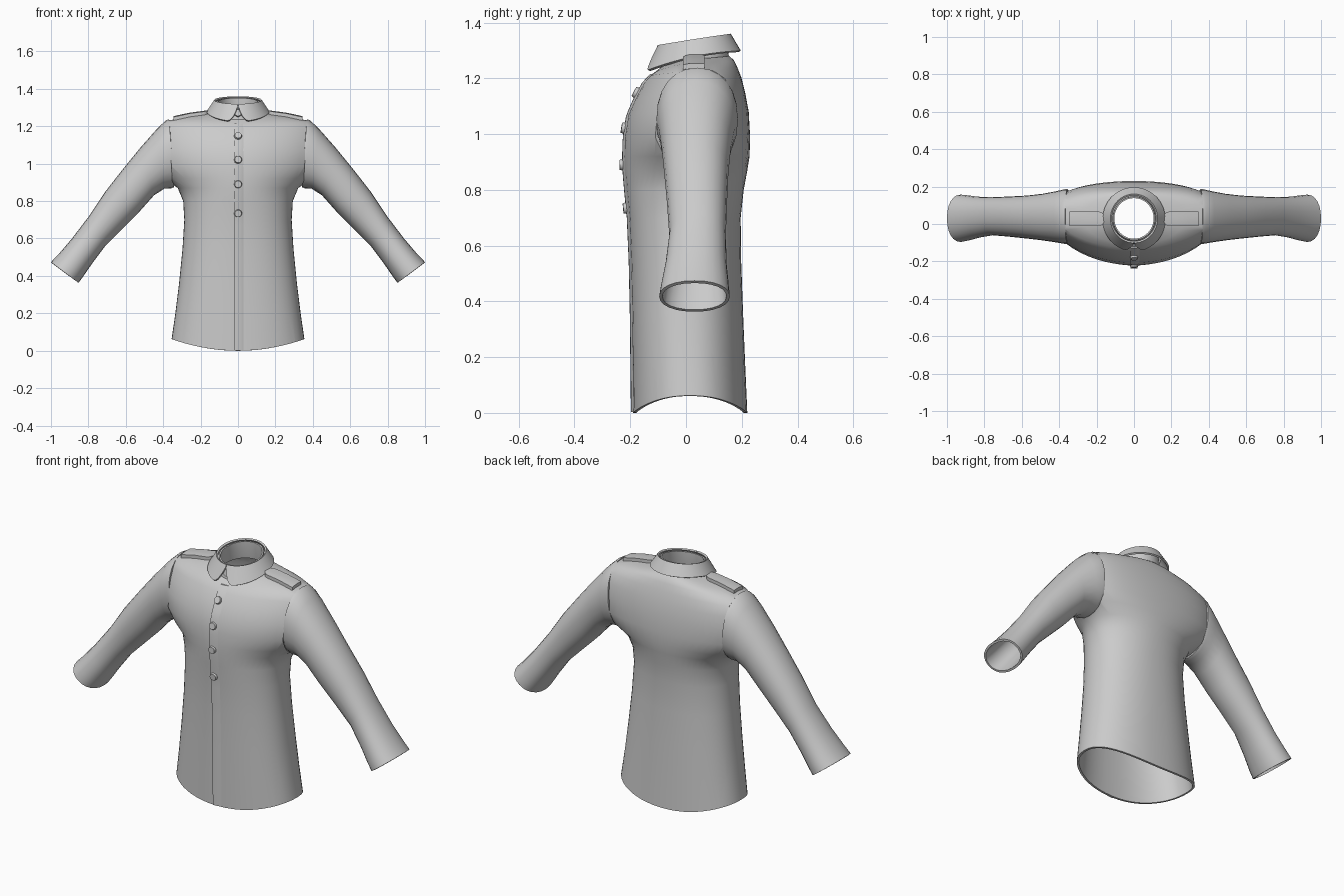
import bpy, bmesh, math
from mathutils import Vector
from mathutils.bvhtree import BVHTree

if "Cube" in bpy.data.objects:
    bpy.data.objects.remove(bpy.data.objects["Cube"])

cloth = bpy.data.materials.new("plain grey cloth")
cloth.diffuse_color = (0.6, 0.6, 0.6, 1)
cloth.use_nodes = True
cloth.node_tree.nodes["Principled BSDF"].inputs["Base Color"].default_value = cloth.diffuse_color


def loft(rings, closed=True, caps=False):
    """Skin a list of equal-length point rings into a bmesh."""
    bm = bmesh.new()
    vs = [[bm.verts.new(p) for p in r] for r in rings]
    n = len(vs[0])
    for a, b in zip(vs, vs[1:]):
        for j in range(n if closed else n - 1):
            k = (j + 1) % n
            bm.faces.new((a[j], a[k], b[k], b[j]))
    if caps:
        bm.faces.new(vs[0])
        bm.faces.new(vs[-1])
        bmesh.ops.recalc_face_normals(bm, faces=bm.faces)
    return bm


def finish(name, bm, mirror=False, thick=0.0, angle=40):
    me = bpy.data.meshes.new(name)
    bm.to_mesh(me)
    bm.free()
    ob = bpy.data.objects.new(name, me)
    bpy.context.collection.objects.link(ob)
    me.materials.append(cloth)
    bpy.ops.object.select_all(action='DESELECT')
    ob.select_set(True)
    bpy.context.view_layer.objects.active = ob
    if mirror:
        ob.modifiers.new("mirror", 'MIRROR')
        bpy.ops.object.modifier_apply(modifier="mirror")
    if thick:
        m = ob.modifiers.new("thickness", 'SOLIDIFY')
        m.thickness, m.offset = thick, -1
        bpy.ops.object.modifier_apply(modifier="thickness")
    bpy.ops.object.shade_smooth_by_angle(angle=math.radians(angle))
    return ob


def spow(v, e):
    return math.copysign(abs(v) ** e, v)


def body_ring(a, yf, yb, zf, zs, zb, shift=0.0, e=1.0, n=56):
    """Horizontal section whose height and depth shift towards the sides."""
    pts = []
    for i in range(n):
        t = 2 * math.pi * i / n
        c, s = spow(math.cos(t), e), spow(math.sin(t), e)
        z_mid = zf if s < 0 else zb
        pts.append((a * c, (yf + yb) / 2 + (yb - yf) / 2 * s + shift * c * c,
                    z_mid + (zs - z_mid) * c * c))
    return pts


# torso: hem, waist, chest, shoulders, neck
torso = loft([body_ring(*r) for r in (
    (.355, -.19, .22, 0, .062, 0, 0, .88),
    (.335, -.192, .212, .18, .20, .18, 0, .88),
    (.315, -.194, .205, .35, .36, .35, 0, .88),
    (.297, -.198, .198, .54, .54, .54, 0, .9),
    (.287, -.205, .196, .70, .70, .70, 0, .92),
    (.293, -.215, .207, .80, .80, .80, .005, .95),
    (.322, -.221, .220, .87, .87, .87, .02),
    (.40, -.222, .228, .92, .92, .92, .04),
    (.46, -.220, .230, .99, .99, .99, .045),
    (.47, -.207, .225, 1.07, 1.08, 1.08, .045),
    (.46, -.180, .213, 1.13, 1.15, 1.145, .04),
    (.44, -.150, .198, 1.185, 1.195, 1.205, .03),
    (.40, -.128, .182, 1.21, 1.224, 1.245, .01),
    (.27, -.112, .172, 1.222, 1.253, 1.265),
    (.13, -.095, .155, 1.235, 1.272, 1.28))])
# open the armholes with slanted cuts
for side in (1, -1):
    bmesh.ops.bisect_plane(torso, geom=torso.verts[:] + torso.edges[:] + torso.faces[:],
                           plane_co=(side * .36, 0, 1.06), plane_no=(side, 0, -.054))
gone = []
for f in torso.faces:
    c = f.calc_center_median()
    if c.z > .86 and abs(c.x) > .36 + .054 * (c.z - 1.06):
        gone.append(f)
bmesh.ops.delete(torso, geom=gone, context='FACES')
torso.normal_update()
surface = BVHTree.FromBMesh(torso)
finish("torso", torso, thick=.012)


def front_hit(x, z):
    return surface.ray_cast(Vector((x, -1, z)), Vector((0, 1, 0)))


# sleeves: each section spans an upper and a lower point, with front and back y
def sleeve_ring(xt, zt, xb, zb, yf, yb, n=24):
    mid = Vector(((xt + xb) / 2, (yf + yb) / 2, (zt + zb) / 2))
    up = Vector(((xt - xb) / 2, 0, (zt - zb) / 2))
    out = Vector((0, (yf - yb) / 2, 0))
    return [mid + up * spow(math.cos(t), .92) + out * spow(math.sin(t), .92)
            for t in (2 * math.pi * i / n for i in range(n))]


finish("sleeves", loft([sleeve_ring(*r) for r in (
    (.350, 1.222, .325, .890, -.094, .172),
    (.366, 1.222, .340, .888, -.094, .174),
    (.368, 1.238, .342, .874, -.106, .186),
    (.385, 1.232, .358, .868, -.106, .186),
    (.43, 1.190, .395, .866, -.099, .176),
    (.52, 1.088, .450, .830, -.088, .162),
    (.61, .978, .53, .740, -.078, .152),
    (.71, .850, .62, .650, -.068, .147),
    (.80, .715, .71, .560, -.060, .143),
    (.89, .597, .78, .466, -.074, .146),
    (.96, .515, .829, .395, -.090, .154),
    (1.0, .474, .853, .363, -.096, .157))]), mirror=True, thick=.012)


# collar: right half of a folded band with a rounded tip, mirrored
def collar_column(phi):
    top = Vector((.118 * math.sin(phi), .030 - .122 * math.cos(phi),
                  1.335 - .020 * math.cos(phi)))
    low = Vector((.160 * math.sin(phi), .025 - .163 * math.cos(phi),
                  1.258 - .036 * math.cos(phi) + .014 * math.sin(phi) ** 2))
    length = max(.15, math.sin(min(phi / .36, 1) * math.pi / 2) ** .8)
    return [low.lerp(top, 1 - length * k / 5) if k else top for k in range(5, -1, -1)]


cols = [collar_column(math.pi * (.004 + .996 * (i / 30) ** 1.4)) for i in range(31)]
finish("collar", loft(cols, closed=False), mirror=True, thick=.010)

# inner collar stand
stand = [[(r * math.cos(t), .030 + r * 1.03 * math.sin(t), z + slope * math.sin(t))
          for t in (2 * math.pi * i / 40 for i in range(40))]
         for r, z, slope in ((.124, 1.235, .020), (.115, 1.29, .020), (.113, 1.332, .020))]
finish("collar_stand", loft(stand), thick=.008)


# shoulder straps with a rounded inner end
def strap_ring(x, grow=0.0, lift=.018):
    w = .039 + grow
    if x < .19:
        w *= math.sqrt(max(.02, 1 - ((.19 - x) / .034) ** 2))
    bottom, top = [], []
    for k in range(5):
        y = .028 + w * (k / 2 - 1)
        h = surface.ray_cast(Vector((x, y, 2)), Vector((0, 0, -1)))[0]
        bottom.append((x, y, h.z - .006))
        top.append((x, y, h.z + lift))
    return bottom + top[::-1]


finish("shoulder_straps", loft([strap_ring(x) for x in
       (.157, .16, .166, .175, .19, .22, .26, .30, .345)], caps=True), mirror=True)

# front placket: raised left edge, blended on the other side
rows = []
for i in range(41):
    z = .003 + i * 1.212 / 40
    y0, y1, y2 = [front_hit(x, z)[0].y for x in (-.018, .012, .035)]
    rows.append([(-.018, y0 + .004, z), (-.018, y0 - .008, z),
                 (.012, y1 - .007, z), (.035, y2 + .002, z)])
finish("front_placket", loft(rows, caps=True))

# buttons laid on the placket, plus one at the collar
spots = []
for z in (1.145, 1.02, .89, .735):
    p, normal = front_hit(0, z)[:2]
    spots.append((p + normal * .011, normal))
spots.append((Vector((0, -.098, 1.272)), Vector((0, -1, .2))))
for p, normal in spots:
    bm = bmesh.new()
    bmesh.ops.create_cone(bm, cap_ends=True, segments=20, radius1=.021, radius2=.018, depth=.012)
    turn = normal.to_track_quat('Z', 'Y').to_matrix().to_4x4()
    turn.translation = p
    bmesh.ops.transform(bm, matrix=turn, verts=bm.verts)
    finish("button", bm)
